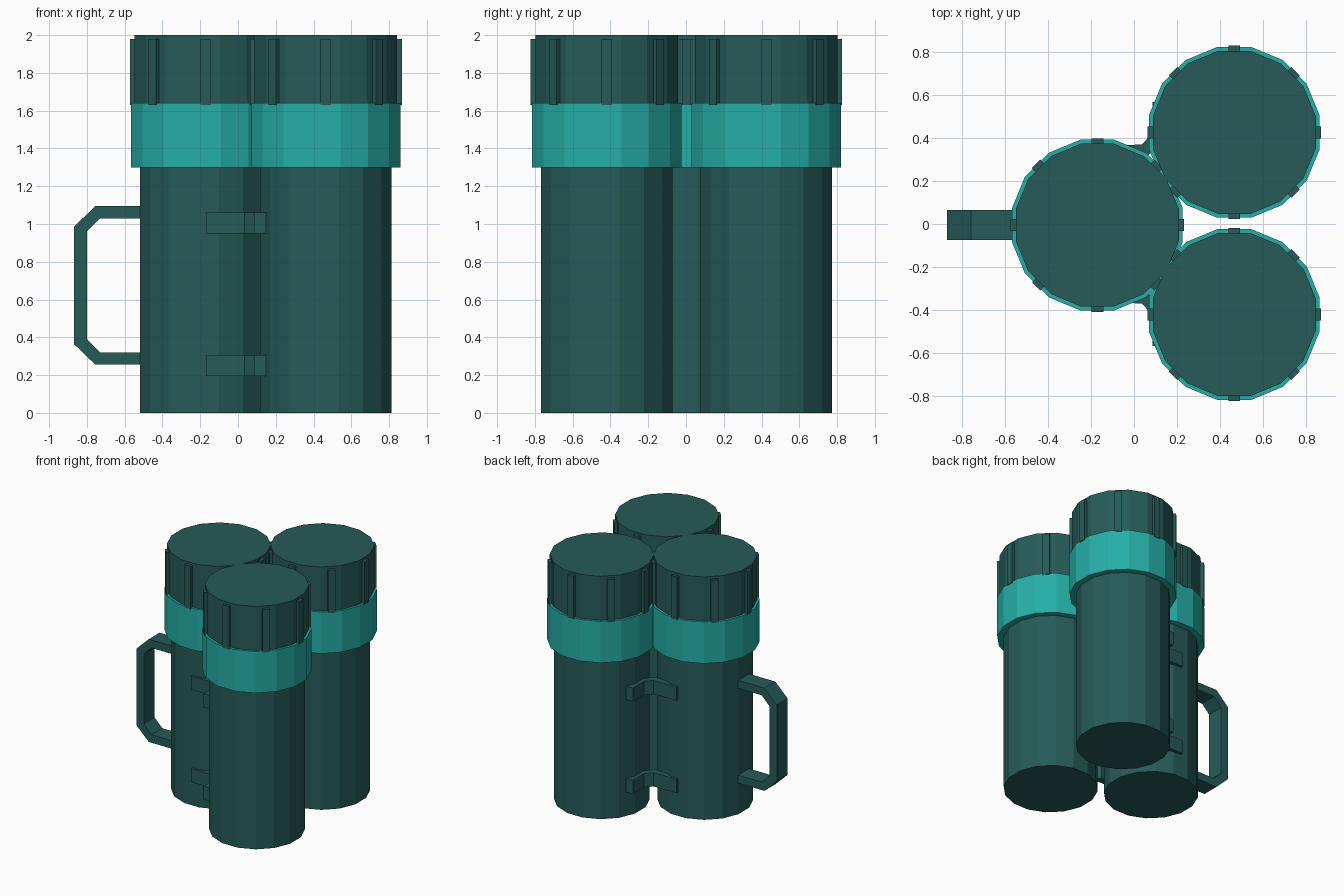
import bpy, bmesh, math
from mathutils import Matrix, Vector

cube = bpy.data.objects.get("Cube")
if cube:
    bpy.data.objects.remove(cube, do_unlink=True)


def material(name, rgb):
    m = bpy.data.materials.new(name)
    m.use_nodes = True
    m.diffuse_color = (*rgb, 1)
    m.node_tree.nodes["Principled BSDF"].inputs["Base Color"].default_value = (*rgb, 1)
    return m


DARK = material("dark green", (0.019, 0.105, 0.097))
TEAL = material("bright teal", (0.019, 0.43, 0.39))
SIDES = 16


def finish(name, bm, mat):
    bmesh.ops.recalc_face_normals(bm, faces=bm.faces)
    mesh = bpy.data.meshes.new(name)
    bm.to_mesh(mesh)
    bm.free()
    mesh.materials.append(mat)
    obj = bpy.data.objects.new(name, mesh)
    bpy.context.collection.objects.link(obj)
    return obj


def drum(name, centre, apothem, z0, z1, mat):
    """Sixteen-sided cylinder with flats facing the axes."""
    bm = bmesh.new()
    r = apothem / math.cos(math.pi / SIDES)
    place = Matrix.Translation((*centre, (z0 + z1) / 2)) @ Matrix.Rotation(math.pi / SIDES, 4, 'Z')
    bmesh.ops.create_cone(bm, cap_ends=True, segments=SIDES, radius1=r, radius2=r,
                          depth=z1 - z0, matrix=place)
    finish(name, bm, mat)


def prism(name, points, shift, mat):
    """Outline of 3D points extruded along a vector."""
    bm = bmesh.new()
    face = bm.faces.new([bm.verts.new(p) for p in points])
    ext = bmesh.ops.extrude_face_region(bm, geom=[face])
    moved = [v for v in ext["geom"] if isinstance(v, bmesh.types.BMVert)]
    bmesh.ops.translate(bm, verts=moved, vec=Vector(shift))
    return finish(name, bm, mat)


# Three canisters: body, coloured collar, cap and grip ribs
centres = {"side": (-0.17, -0.005), "back": (0.465, 0.425), "front": (0.465, -0.42)}
for label, c in centres.items():
    drum(label + "_body", c, 0.348, 0, 1.32, DARK)
    drum(label + "_collar", c, 0.396, 1.30, 1.64, TEAL)
    drum(label + "_cap", c, 0.378, 1.62, 2.0, DARK)
    bm = bmesh.new()
    for i in range(8):
        place = (Matrix.Translation((*c, 1.805)) @ Matrix.Rotation(i * math.pi / 4, 4, 'Z')
                 @ Matrix.Translation((0.387, 0, 0)) @ Matrix.Diagonal((0.03, 0.055, 0.35, 1)))
        bmesh.ops.create_cube(bm, size=1, matrix=place)
    finish(label + "_cap_ribs", bm, DARK)

# Carrying handle, a chamfered loop mirrored top to bottom
outer = [(-0.50, 0.42), (-0.755, 0.42), (-0.867, 0.312)]
inner = [(-0.80, 0.285), (-0.73, 0.355), (-0.50, 0.355)]
mid = 0.675
path = (outer + [(x, -z) for x, z in reversed(outer)]
        + [(x, -z) for x, z in reversed(inner)] + inner)
prism("handle", [(x, -0.075, mid + z) for x, z in path], (0, 0.14, 0), DARK)

# Bent brackets joining the side canister to the other two
outline = [(-0.17, 0.365), (0.035, 0.368), (0.085, 0.42), (0.085, 0.565), (0.16, 0.565),
           (0.16, 0.46), (0.13, 0.40), (0.06, 0.31), (-0.17, 0.33)]
for label, sign in (("front", -1), ("back", 1)):
    for level, z in (("lower", 0.195), ("upper", 0.95)):
        prism(f"{label}_{level}_bracket", [(x, sign * y, z) for x, y in outline],
              (0, 0, 0.112), DARK)
